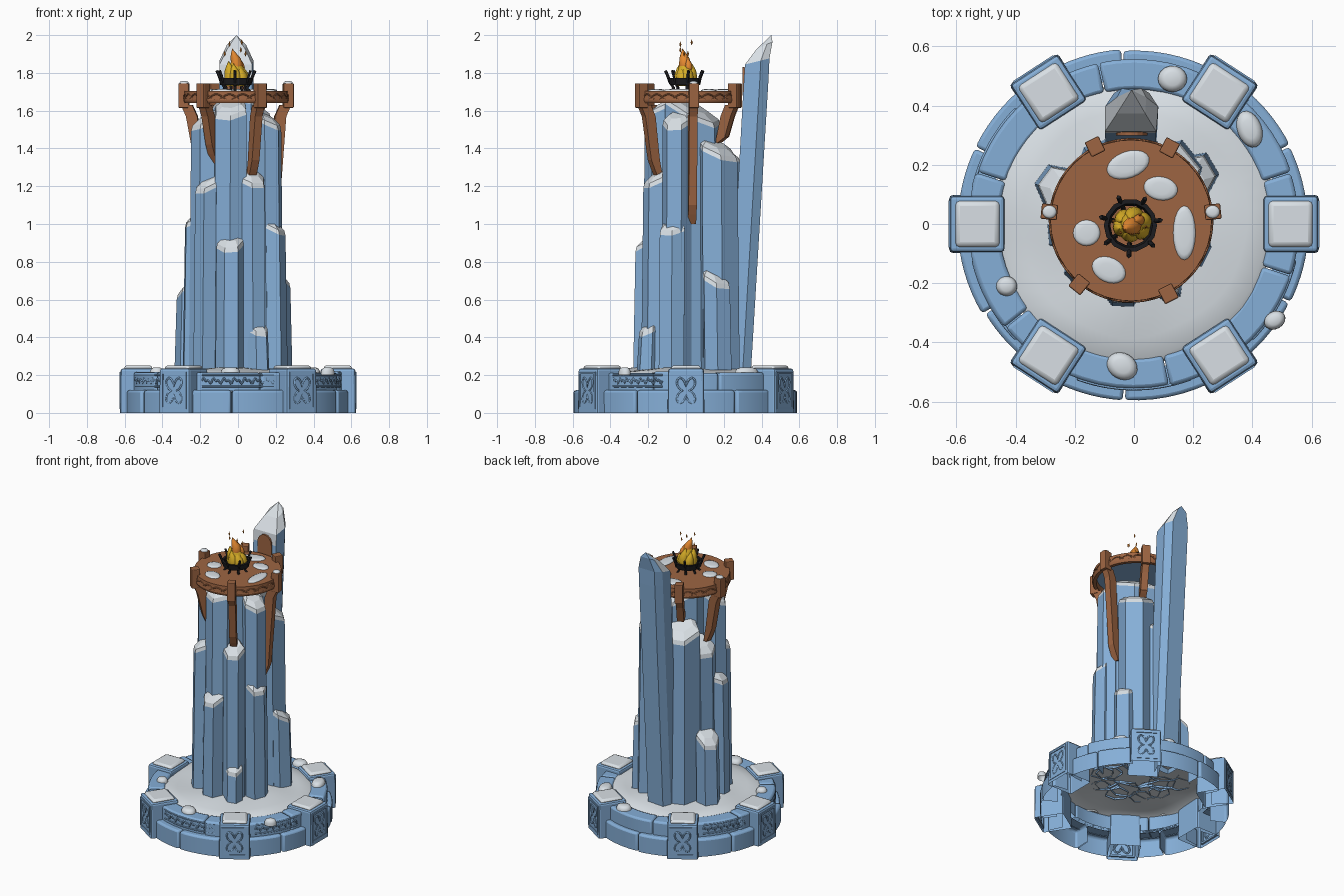
import bpy, bmesh, math, random
from mathutils import Vector

if "Cube" in bpy.data.objects:
    bpy.data.objects.remove(bpy.data.objects["Cube"])
random.seed(4)
R, C, S = math.radians, math.cos, math.sin


def mat(name, col):
    m = bpy.data.materials.new(name)
    m.diffuse_color = (*col, 1)
    m.use_nodes = True
    m.node_tree.nodes["Principled BSDF"].inputs["Base Color"].default_value = m.diffuse_color
    return m


ICE = mat("ice_blue", (0.235, 0.425, 0.68))
SNOW = mat("snow_white", (0.69, 0.74, 0.78))
WOOD = mat("brown_wood", (0.34, 0.13, 0.055))
IRON = mat("black_iron", (0.012, 0.012, 0.014))
YEL = mat("flame_yellow", (0.68, 0.42, 0.02))
ORA = mat("flame_orange", (0.78, 0.25, 0.03))


def loft(name, rings, mats, rule=None, caps=(True, True), hollow=False, smooth=0, bevel=0):
    """Skin a list of equal-length point loops; rule(i, k) gives the colour slot."""
    n = len(rings[0])
    faces, idx = [], []
    for i in range(len(rings) - 1):
        for k in range(n):
            a, b = i * n + k, i * n + (k + 1) % n
            faces.append((a, b, b + n, a + n))
            idx.append(rule(i, k) if rule else 0)
    for on, i in ((caps[0], 0), (caps[1], len(rings) - 1)):
        if on:
            faces.append(tuple(range(i * n, i * n + n)))
            idx.append(rule(i, -1) if rule else 0)
    me = bpy.data.meshes.new(name)
    me.from_pydata([tuple(p) for r in rings for p in r], [], faces)
    for m in mats:
        me.materials.append(m)
    me.polygons.foreach_set("material_index", idx)
    bm = bmesh.new()
    bm.from_mesh(me)
    bmesh.ops.remove_doubles(bm, verts=bm.verts, dist=1e-5)
    bmesh.ops.recalc_face_normals(bm, faces=bm.faces)
    if hollow:  # leave the underside open, and the side towards the middle if asked
        low = [f for f in bm.faces if f.normal.z < -0.9 or (hollow == "inner" and f.normal.dot(
            f.calc_center_median().normalized()) < -0.8)]
        bmesh.ops.delete(bm, geom=low, context='FACES')
    bm.to_mesh(me)
    bm.free()
    ob = bpy.data.objects.new(name, me)
    bpy.context.collection.objects.link(ob)
    if smooth:
        me.shade_smooth()
        me.set_sharp_from_angle(angle=R(smooth))
    if bevel:
        b = ob.modifiers.new("Bevel", 'BEVEL')
        b.width, b.segments = bevel, 2
    return ob


def circle(x, y, z, rx, ry=None, n=24, rot=0.0):
    ry = ry or rx
    return [(x + rx * C(t) * C(rot) - ry * S(t) * S(rot), y + rx * C(t) * S(rot) + ry * S(t) * C(rot), z)
            for t in (2 * math.pi * k / n for k in range(n))]


def polar(a, r, z, side=0.0, c=(0, 0)):
    return (c[0] + r * C(a) - side * S(a), c[1] + r * S(a) + side * C(a), z)


def box(name, a, r0, r1, w, z0, z1, m, c=(0, 0), taper=1.0, **kw):
    rm, d, rings = (r0 + r1) / 2, (r1 - r0) / 2, []
    for z, s in ((z0, 1), (z1, taper)):
        rings.append([polar(a, rm + u * d * s, z, v * w / 2 * s, c)
                      for u, v in ((-1, -1), (1, -1), (1, 1), (-1, 1))])
    return loft(name, rings, [m], **kw)


def arc(name, a0, a1, r0, r1, z0, z1, hollow=True):
    rings = [[polar(a, r, z) for r, z in ((r0, z0), (r1, z0), (r1, z1), (r0, z1))]
             for a in (a0 + (a1 - a0) * i / 6 for i in range(7))]
    return loft(name, rings, [ICE], hollow=hollow, smooth=35, bevel=0.012)


def tube(name, pts, depth, m, cyclic=False):
    cu = bpy.data.curves.new(name, 'CURVE')
    cu.dimensions, cu.bevel_depth, cu.bevel_resolution = '3D', depth, 0
    cu.use_fill_caps = True
    sp = cu.splines.new('POLY')
    sp.points.add(len(pts) - 1)
    for p, q in zip(sp.points, pts):
        p.co = (*q, 1)
    sp.use_cyclic_u = cyclic
    cu.materials.append(m)
    ob = bpy.data.objects.new(name, cu)
    bpy.context.collection.objects.link(ob)


def lump(name, x, y, z, rx, ry, h, rot=0.0):
    """Low rounded heap of snow."""
    rings = [circle(x, y, z + h * f, rx * s, ry * s, 20, rot)
             for f, s in ((0, 1), (0.5, 0.97), (0.85, 0.8), (1, 0.5))]
    loft(name, rings, [SNOW], caps=(False, True), smooth=60)


# Base: six carved blocks with snow on top
angles = [R(d) for d in (0, 57, 123, 180, 237, 303)]
for a in angles:
    box("base_block", a, 0.435, 0.624, 0.195, 0, 0.235, ICE, taper=0.97, hollow=True, bevel=0.012)
    box("block_snow", a, 0.452, 0.605, 0.16, 0.225, 0.252, SNOW, taper=0.94, bevel=0.02, smooth=50)
    for u0, u1, z0, z1 in ((-.08, .08, .205, .217), (-.08, .08, .02, .032),
                           (-.08, -.068, .02, .217), (.068, .08, .02, .217)):
        p = [polar(a, r, z, u) for z in (z0, z1) for r, u in ((.612, u0), (.627, u0), (.627, u1), (.612, u1))]
        loft("block_frame", [p[:4], p[4:]], [ICE])
    knot = []
    for k in range(48):
        t = 2 * math.pi * k / 48
        q = 0.25 + 0.75 * abs(S(2 * t))
        knot.append(polar(a, 0.621, 0.118 + 0.085 * q * S(t), 0.062 * q * C(t)))
    tube("block_knot", knot, 0.006, ICE, True)

# Base: two courses of curved stones between the blocks, carved except at the back right
for i, a in enumerate(angles):
    b = angles[(i + 1) % 6] + (2 * math.pi if i == 5 else 0)
    a, b = a + R(8), b - R(8)
    m = a + (b - a) * random.uniform(0.42, 0.58)
    for s, e in ((a, m - .006), (m + .006, b)):
        arc("lower_stone", s, e, 0.49, random.uniform(0.585, 0.597), 0, 0.12, "inner")
    m = a + (b - a) * random.choice((0.25, 0.75))
    for s, e in ((a, m - .004), (m + .004, b)):
        arc("upper_stone", s, e, 0.455, random.uniform(0.555, 0.562), 0.115, random.uniform(.21, .222))
    s, e = a + R(5), b - R(5)
    for z, w in ((.14, 0), (.2, 0), (.17, .018)) if i > 1 else ():
        pts = [polar(s + (e - s) * k / 60, 0.557, z + w * S(k * 1.1) * C(k * .37)) for k in range(61)]
        tube("stone_carving", pts, 0.005, ICE)

# Snow field inside the ring
rings = []
for r, z in ((0.475, 0.195), (0.45, 0.212), (0.38, 0.222), (0.28, 0.235), (0.1, 0.24)):
    rings.append([polar(t, r * (1 + 0.015 * S(3 * t + 1) + 0.012 * S(7 * t)), z + .006 * S(4 * t + r * 9))
                  for t in (2 * math.pi * k / 48 for k in range(48))])
loft("snow_field", rings, [SNOW], caps=(False, True), smooth=60)
for x, y, rx, ry, t in ((.13, .49, .05, .045, 0), (.39, .32, .042, .065, 20), (-.43, -.21, .036, .034, 0),
                        (.475, -.325, .038, .03, 30), (-.04, -.48, .055, .045, -30)):
    lump("ring_snow", x, y, 0.2, rx, ry, 0.04, R(t))


# Column of ice shards, tops sloping outwards under snow
def shard(x, y, r, top, slope=0.5):
    out = Vector((x, y)).normalized()
    rot = math.atan2(y, x) + random.uniform(-.25, .25)
    rad = [r * random.uniform(0.92, 1.1) for _ in range(6)]

    def ring(z, s, ox, tilt):
        loop = []
        for k in range(6):
            t = rot + math.pi / 6 + k * math.pi / 3
            dx, dy = rad[k] * s * C(t), rad[k] * s * S(t)
            loop.append((x + out.x * ox + dx, y + out.y * ox + dy, z - tilt * (dx * out.x + dy * out.y)))
        return loop
    loft("ice_shard", [ring(0.228, 1.03, .01, 0), ring(top - .05, 1, 0, slope), ring(top - .025, .95, -.003, slope),
                       ring(top, .62, -.015, slope)], [ICE, SNOW], lambda i, k: int(i > 0), caps=(False, True))


for sh in ((-.04, -.13, .095, 1.64), (-.17, -.07, .08, 1.58), (.155, -.05, .08, 1.58), (-.165, -.14, .07, 1.24),
           (.075, -.16, .068, 1.27), (-.04, -.205, .07, .93), (.105, -.195, .06, .48), (.185, -.07, .07, 1.02),
           (-.22, -.03, .07, 1.06), (-.25, .12, .075, .70, .7), (.2, .155, .078, .75, .6), (.125, .16, .108, 1.43),
           (-.08, .17, .118, 1.42), (.02, .04, .15, 1.63), (-.165, .06, .085, 1.28), (.03, .21, .08, 1.25)):
    shard(*sh)

# Tall leaning shard at the back, snow on its tip
sec = ((-.09, -.064), (.083, -.064), (.09, .02), (.06, .066), (-.06, .066), (-.09, .02))
rings = [[(-.008 + u * s, yc + v * s, z + (v * .25 if z > 1.8 else 0)) for u, v in sec]
         for z, yc, s in ((.2, .28, .95), (1.77, .371, 1), (1.86, .376, 1))]
rings.append([(-.008 + u * .55, .415 + v * .65, 1.945 + v * .3) for u, v in sec])
rings.append([(-.008, .452, 2.0)] * 6)
loft("tall_back_shard", rings, [ICE, SNOW],
     lambda i, k: int((i == 1 and k == 0) or (i > 1 and k in (0, 1, 2, 5))), caps=(False, False))
arch = [(-.06, 1.68), (.045, 1.68)] + [(-.008 + .053 * C(t), 1.77 + .06 * S(t)) for t in
                                       (math.pi * k / 8 for k in range(9))]
loft("back_plank", [[(x, y, z) for x, z in arch] for y in (.298, .31)], [WOOD])

# Wooden platform: deck, rim, rim carving, ice below the deck
PC = (-0.01, 0.012)
loft("platform", [circle(*PC, z, r, n=40) for z, r in
                  ((1.685, .25), (1.64, .25), (1.64, .272), (1.655, .278), (1.69, .272), (1.705, .272), (1.705, .2))],
     [WOOD], smooth=30)
loft("deck_underside", [circle(*PC, 1.68, .249, n=40), circle(*PC, 1.684, .249, n=40)], [ICE])
for k in range(2):
    tube("rim_carving", [polar(2 * math.pi * j / 120, .274, 1.672 + .015 * S(j * math.pi / 5 + k * math.pi), c=PC)
                         for j in range(120)], 0.004, WOOD, True)

# Posts and curved braces
for d, low in ((6, 1.0), (62, 1.43), (116, 1.5), (174, 1.28), (231, 1.32), (297, 1.24)):
    a = R(d)
    box("platform_post", a, .25, .305, .052, 1.615, 1.745, WOOD, PC, bevel=0.005)
    mid = min(1.46, low + .1)
    path = [(.262, 1.63, .03), (.235, 1.57, .03), (.205, mid, .025), (.19, (mid + low) / 2, .02), (.175, low, .012)]
    loft("platform_brace", [[polar(a, r + u * w, z, v * .022, PC) for u, v in ((-1, -1), (1, -1), (1, 1), (-1, 1))]
                            for r, z, w in path], [WOOD])
    if d in (6, 174):
        lump("post_snow", *polar(a, .277, 1.744, c=PC), .024, .022, .012)

# Snow patches on the deck
for x, y, rx, ry, t in ((-.02, .2, .075, .045, 20), (.09, .12, .058, .04, -10), (.17, -.03, .038, .092, 0),
                        (-.16, -.03, .046, .044, 0), (-.085, -.155, .06, .042, -25)):
    lump("deck_snow", x, y, 1.704, rx, ry, 0.01, R(t))

# Iron fire basket
FC = (-0.012, -0.005)
loft("basket_band", [circle(*FC, z, r, n=14) for z, r in
                     ((1.735, .068), (1.735, .082), (1.772, .09), (1.772, .075), (1.735, .068))],
     [IRON], caps=(False, False))
for k in range(7):
    a = R(360 / 7 * k + 10)
    w = [polar(a, r, z, c=FC) for r, z in ((.075, 1.7), (.06, 1.72), (.08, 1.75), (.09, 1.78), (.104, 1.812))]
    tube("basket_spike", w, 0.008, IRON)


# Flames and sparks
def flame(name, x, y, z0, z1, r, m, bend=0.0):
    rings = []
    for f, s in ((0, .6), (.15, .9), (.35, 1), (.6, .85), (.78, .5), (.9, .2), (1, .01)):
        rings.append(circle(x + bend * S(f * 4.5), y + bend * .6 * S(f * 4), z0 + (z1 - z0) * f, r * s, n=12))
    loft(name, rings, [m], smooth=60)


for k, h in enumerate((1.85, 1.87, 1.845, 1.865, 1.85, 1.84)):
    a = R(60 * k + 20)
    flame("outer_flame", FC[0] + .034 * C(a), FC[1] + .027 * S(a), 1.73, h, .034, YEL, .006)
flame("middle_flame", *FC, 1.73, 1.895, .045, YEL, .008)
flame("core_flame", FC[0] - .006, FC[1] - .008, 1.8, 1.93, .031, ORA, .012)
flame("inner_flame", FC[0] + .022, FC[1] + .015, 1.8, 1.885, .02, ORA, .006)
for x, y, z in ((-.07, .01, 1.9), (-.045, -.03, 1.95), (.02, .03, 1.96), (.04, -.01, 1.9), (.015, -.03, 1.92)):
    loft("spark", [circle(x, y, z + d, r, n=4) for d, r in ((-.012, .001), (0, .006), (.016, .001))], [ORA])
